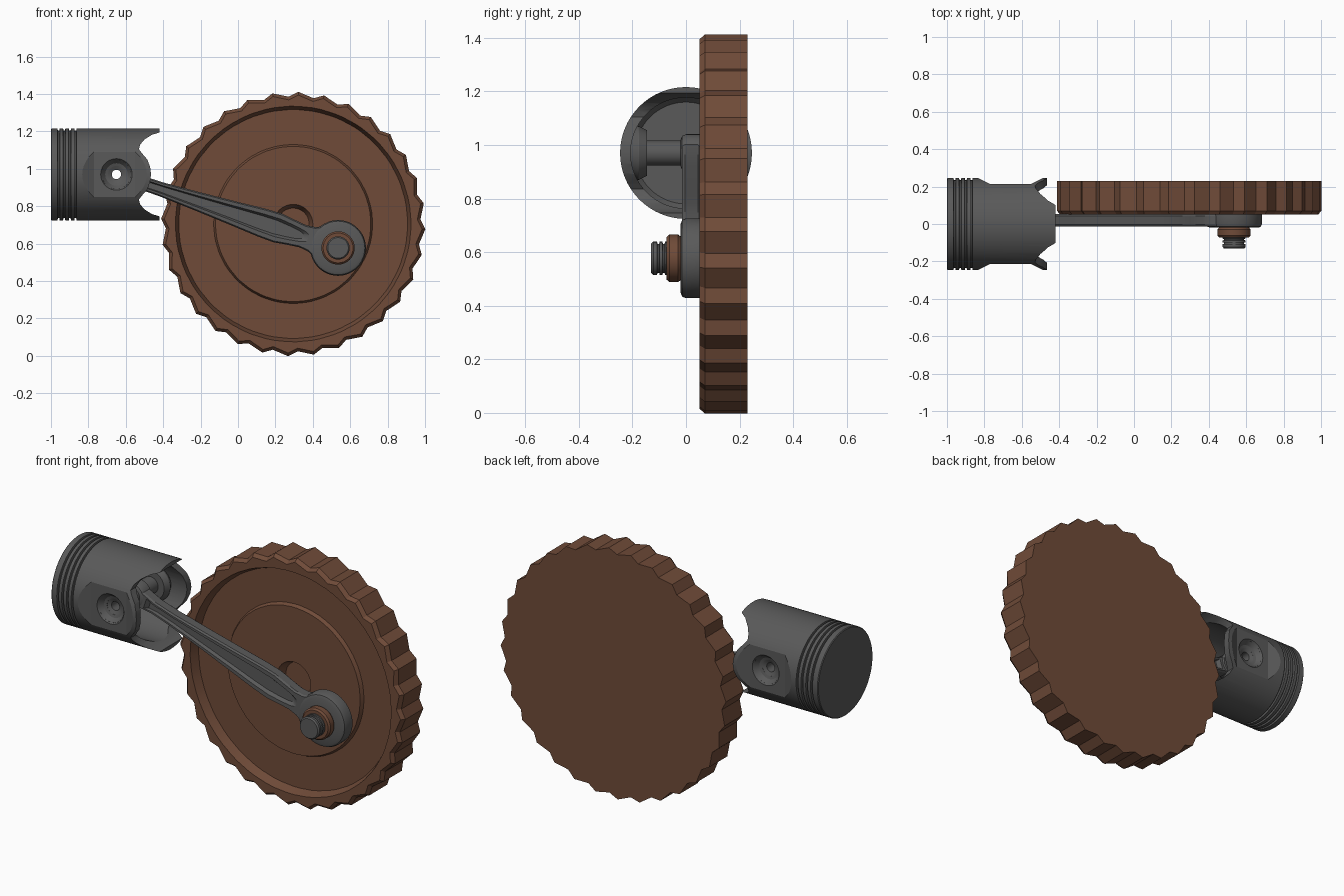
import bpy, bmesh, math
from mathutils import Vector

if "Cube" in bpy.data.objects:
    bpy.data.objects.remove(bpy.data.objects["Cube"])

def material(name, col):
    m = bpy.data.materials.new(name)
    m.diffuse_color = (*col, 1)
    m.use_nodes = True
    m.node_tree.nodes["Principled BSDF"].inputs["Base Color"].default_value = m.diffuse_color
    return m

BROWN = material("brown", (0.16, 0.07, 0.04))
GREY = material("dark_grey", (0.1, 0.1, 0.1))

WHEEL = (0.295, 0.705)     # wheel centre x, z
CRANK = (0.535, 0.577)     # crank pin centre x, z
WRIST = (-0.65, 0.97)      # wrist pin centre x, z


def loft(name, rings, mat, closed=False):
    """Skin a list of equal-length point rings; cap the ends or close into a tube."""
    bm = bmesh.new()
    vs = [[bm.verts.new(p) for p in ring] for ring in rings]
    n = len(vs[0])
    pairs = list(zip(vs, vs[1:])) + ([(vs[-1], vs[0])] if closed else [])
    for a, b in pairs:
        for i in range(n):
            bm.faces.new((a[i], a[(i + 1) % n], b[(i + 1) % n], b[i]))
    if not closed:
        bm.faces.new(vs[0][::-1])
        bm.faces.new(vs[-1])
    bmesh.ops.recalc_face_normals(bm, faces=bm.faces)
    me = bpy.data.meshes.new(name)
    bm.to_mesh(me)
    bm.free()
    ob = bpy.data.objects.new(name, me)
    bpy.context.collection.objects.link(ob)
    me.materials.append(mat)
    return ob


def lathe_y(name, profile, centre, mat, seg=48, closed=False):
    """Turn (radius, y) points around an axis parallel to y."""
    ang = [2 * math.pi * i / seg for i in range(seg)]
    return loft(name, [[(centre[0] + r * math.cos(t), y, centre[1] + r * math.sin(t))
                        for t in ang] for r, y in profile], mat, closed)


def cut(target, cutter):
    cutter.hide_render = True
    mod = target.modifiers.new("cut", 'BOOLEAN')
    mod.operation, mod.object, mod.solver = 'DIFFERENCE', cutter, 'EXACT'
    bpy.context.view_layer.objects.active = target
    bpy.ops.object.modifier_apply(modifier=mod.name)
    bpy.data.objects.remove(cutter)


# Toothed wheel: two points per tooth, front relief stepped inwards
TEETH = 32
def wheel_ring(r, y, depth=0):
    pts = []
    for i in range(TEETH):
        for frac, d in ((0.0, 0), (0.38, depth)):
            t = 2 * math.pi * (i + frac + 0.8) / TEETH
            pts.append((WHEEL[0] + (r - d) * math.cos(t), y, WHEEL[1] + (r - d) * math.sin(t)))
    return pts

loft("toothed_wheel", [
    wheel_ring(0.707, 0.23, 0.026), wheel_ring(0.707, 0.07, 0.026),
    wheel_ring(0.69, 0.05, 0.026), wheel_ring(0.63, 0.05),
    wheel_ring(0.612, 0.1), wheel_ring(0.425, 0.1),
    wheel_ring(0.415, 0.08), wheel_ring(0.105, 0.08),
    wheel_ring(0.085, 0.13)], BROWN)

# Crank pin with thread grooves, and its collar nut
pin = [(0.062, 0.12), (0.062, -0.078)]
for y in (-0.08, -0.1):
    pin += [(0.054, y), (0.054, y - 0.006), (0.062, y - 0.008), (0.062, y - 0.018)]
lathe_y("crank_pin", pin + [(0.062, -0.122), (0.055, -0.13)], CRANK, GREY)
lathe_y("crank_nut", [(0.058, -0.018), (0.08, -0.018), (0.089, -0.03), (0.089, -0.062),
                      (0.08, -0.072), (0.058, -0.072)], CRANK, BROWN, 32, True)

# Connecting rod: end rings and grooved beam
def eye(name, centre, r, hole):
    lathe_y(name, [(hole, -0.02), (r - 0.02, -0.02), (r - 0.006, -0.014), (r, 0.0),
                   (r, 0.05), (r - 0.01, 0.06), (hole, 0.06)], centre, GREY, 48, True)

eye("rod_big_end", CRANK, 0.149, 0.055)
eye("rod_small_end", WRIST, 0.07, 0.04)

axis = Vector((CRANK[0] - WRIST[0], 0, CRANK[1] - WRIST[1])).normalized()
side = Vector((-axis.z, 0, axis.x))
start = Vector((WRIST[0], 0, WRIST[1]))

def outline(half, y):
    loop = half + [(u, -v) for u, v in reversed(half)]
    return [start + axis * u + side * v + Vector((0, y, 0)) for u, v in loop]

outer = [(0.045, 0.05), (0.13, 0.037), (0.25, 0.038), (0.45, 0.05), (0.65, 0.064),
         (0.82, 0.077), (0.91, 0.08), (0.98, 0.07), (1.05, 0.062), (1.1, 0.068), (1.17, 0.1)]
taper = [0.6, 0.55, 0.55, 0.58, 0.6, 0.62, 0.62, 0.6, 0.5, 0.3, 0.15]
soft = [(u, v - 0.007) for u, v in outer]
lip = [(min(max(u, 0.08), 1.03 + 0.005 * i), v * k) for i, ((u, v), k) in enumerate(zip(outer, taper))]
floor = [(0.1 + (u - 0.08) * 0.95, v * 0.75) for u, v in lip]
loft("connecting_rod", [outline(floor, 0.003), outline(lip, -0.014), outline(soft, -0.014),
                        outline(outer, -0.004), outline(outer, 0.044), outline(soft, 0.054),
                        outline(lip, 0.054), outline(floor, 0.037)], GREY)

# Piston shell turned about x, with ring grooves near the crown
R = 0.246
prof = [(-1.0, R - 0.004), (-0.996, R)]
for x in (-0.965, -0.935, -0.905, -0.875):
    prof += [(x, R), (x + 0.002, R - 0.012), (x + 0.01, R - 0.012), (x + 0.012, R)]
prof += [(-0.42, R), (-0.42, 0.207), (-0.84, 0.207), (-0.86, 0.19)]
piston = loft("piston", [[(x, r * math.cos(2 * math.pi * i / 64),
                           WRIST[1] + r * math.sin(2 * math.pi * i / 64))
                          for i in range(64)] for x, r in prof], GREY)

# Flat pockets on both sides of the piston
def rect(x0, x1, y, h):
    return [(x0, y, WRIST[1] - h), (x1, y, WRIST[1] - h),
            (x1, y, WRIST[1] + h), (x0, y, WRIST[1] + h)]

for s in (-1, 1):
    cut(piston, loft("pocket_cutter", [rect(-0.77, -0.55, s * 0.214, 0.25),
                                       rect(-0.9, -0.42, s * 0.28, 0.25)], GREY))

# Scalloped skirt end
edge = [(-0.3, 0.224), (-0.42, 0.224), (-0.46, 0.212), (-0.5, 0.187), (-0.523, 0.16),
        (-0.53, 0.135), (-0.515, 0.115), (-0.485, 0.08), (-0.47, 0.04)]
edge = edge + [(-0.465, 0)] + [(x, -z) for x, z in reversed(edge)]
cut(piston, loft("skirt_cutter", [[(x, y, WRIST[1] + z) for x, z in edge]
                                  for y in (-0.35, 0.35)], GREY))

# Countersunk wrist pin bore
half = [(0.095, 0.27), (0.085, 0.215), (0.06, 0.185), (0.06, 0.1)]
cut(piston, lathe_y("bore_cutter", half + [(r, -y) for r, y in reversed(half)], WRIST, GREY))

# Pin bosses inside the piston, and the hollow wrist pin
for s, label in ((-1, "front"), (1, "back")):
    lathe_y(label + "_pin_boss", [(0.045, s * 0.145), (0.085, s * 0.145), (0.1, s * 0.175),
                                  (0.1, s * 0.18), (0.085, s * 0.207), (0.078, s * 0.207),
                                  (0.06, s * 0.185), (0.045, s * 0.18)], WRIST, GREY, 48, True)
lathe_y("wrist_pin", [(0.025, -0.17), (0.047, -0.18), (0.047, 0.18), (0.025, 0.17)],
        WRIST, GREY, 40, True)

# Smooth shading with crisp edges
bpy.ops.object.select_all(action='SELECT')
bpy.context.view_layer.objects.active = piston
bpy.ops.object.shade_smooth_by_angle(angle=math.radians(25))
